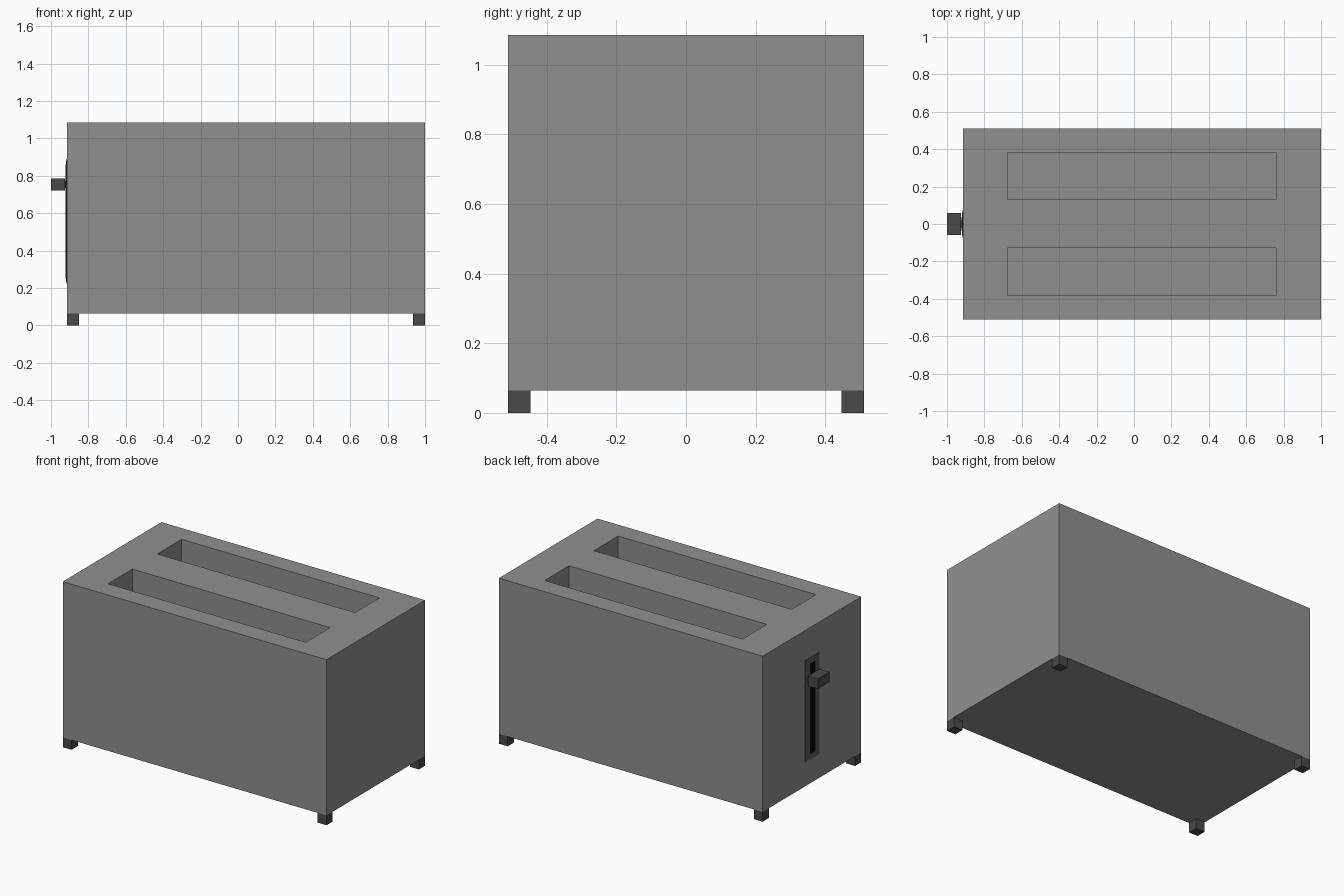
import bpy
import bmesh

if "Cube" in bpy.data.objects:
    bpy.data.objects.remove(bpy.data.objects["Cube"])


def material(name, v):
    m = bpy.data.materials.new(name)
    m.diffuse_color = (v, v, v, 1)
    m.use_nodes = True
    m.node_tree.nodes["Principled BSDF"].inputs["Base Color"].default_value = m.diffuse_color
    return m


def finish(name, bm, mat):
    bmesh.ops.recalc_face_normals(bm, faces=bm.faces)
    me = bpy.data.meshes.new(name)
    bm.to_mesh(me)
    bm.free()
    ob = bpy.data.objects.new(name, me)
    bpy.context.collection.objects.link(ob)
    me.materials.append(mat)
    return ob


def box(name, x, y, z, mat):
    bm = bmesh.new()
    bmesh.ops.create_cube(bm, size=1)
    for v in bm.verts:
        for i, (lo, hi) in enumerate((x, y, z)):
            v.co[i] = hi if v.co[i] > 0 else lo
    return finish(name, bm, mat)


shell = material("shell_grey", 0.277)
dark = material("dark_plastic", 0.067)
trim = material("trim_grey", 0.11)
black = material("black", 0.002)

LEFT, RIGHT, HALF_Y, BASE, TOP = -0.914, 1.0, 0.511, 0.064, 1.086
FOOT = 0.064

# Body with two deep bread slots
body = box("body", (LEFT, RIGHT), (-HALF_Y, HALF_Y), (BASE, TOP), shell)
for y0 in (-0.381, 0.13):
    cutter = box("slot_cutter", (-0.677, 0.759), (y0, y0 + 0.252), (0.19, 1.3), shell)
    cutter.hide_render = True
    mod = body.modifiers.new("bread_slot", 'BOOLEAN')
    mod.operation = 'DIFFERENCE'
    mod.solver = 'EXACT'
    mod.object = cutter
    bpy.context.view_layer.objects.active = body
    bpy.ops.object.modifier_apply(modifier=mod.name)
    bpy.data.objects.remove(cutter)

# Feet flush with the four corners
for xn, x0 in (("left", LEFT), ("right", RIGHT - FOOT)):
    for yn, y0 in (("front", -HALF_Y), ("back", HALF_Y - FOOT)):
        box(f"{yn}_{xn}_foot", (x0, x0 + FOOT), (y0, y0 + FOOT), (0, BASE), dark)

# Lever frame: rectangular loops rising from the body, then dropping into the track
bm = bmesh.new()
loops = []
for x, hy, hz in ((LEFT, 0.073, 0.334), (-0.917, 0.073, 0.334),
                  (-0.922, 0.028, 0.298), (LEFT, 0.028, 0.298)):
    loops.append([bm.verts.new((x, sy * hy, 0.556 + sz * hz))
                  for sy, sz in ((-1, -1), (1, -1), (1, 1), (-1, 1))])
for a, b in zip(loops, loops[1:] + loops[:1]):
    for i in range(4):
        j = (i + 1) % 4
        bm.faces.new((a[i], a[j], b[j], b[i]))
finish("lever_frame", bm, trim)

# Black track behind the lever, and the lever knob with its stem
box("lever_track", (-0.916, LEFT + 0.01), (-0.028, 0.028), (0.258, 0.854), black)
box("lever_knob", (-1.0, -0.926), (-0.06, 0.06), (0.722, 0.787), dark)
box("lever_stem", (-0.93, -0.915), (-0.02, 0.02), (0.735, 0.775), dark)
